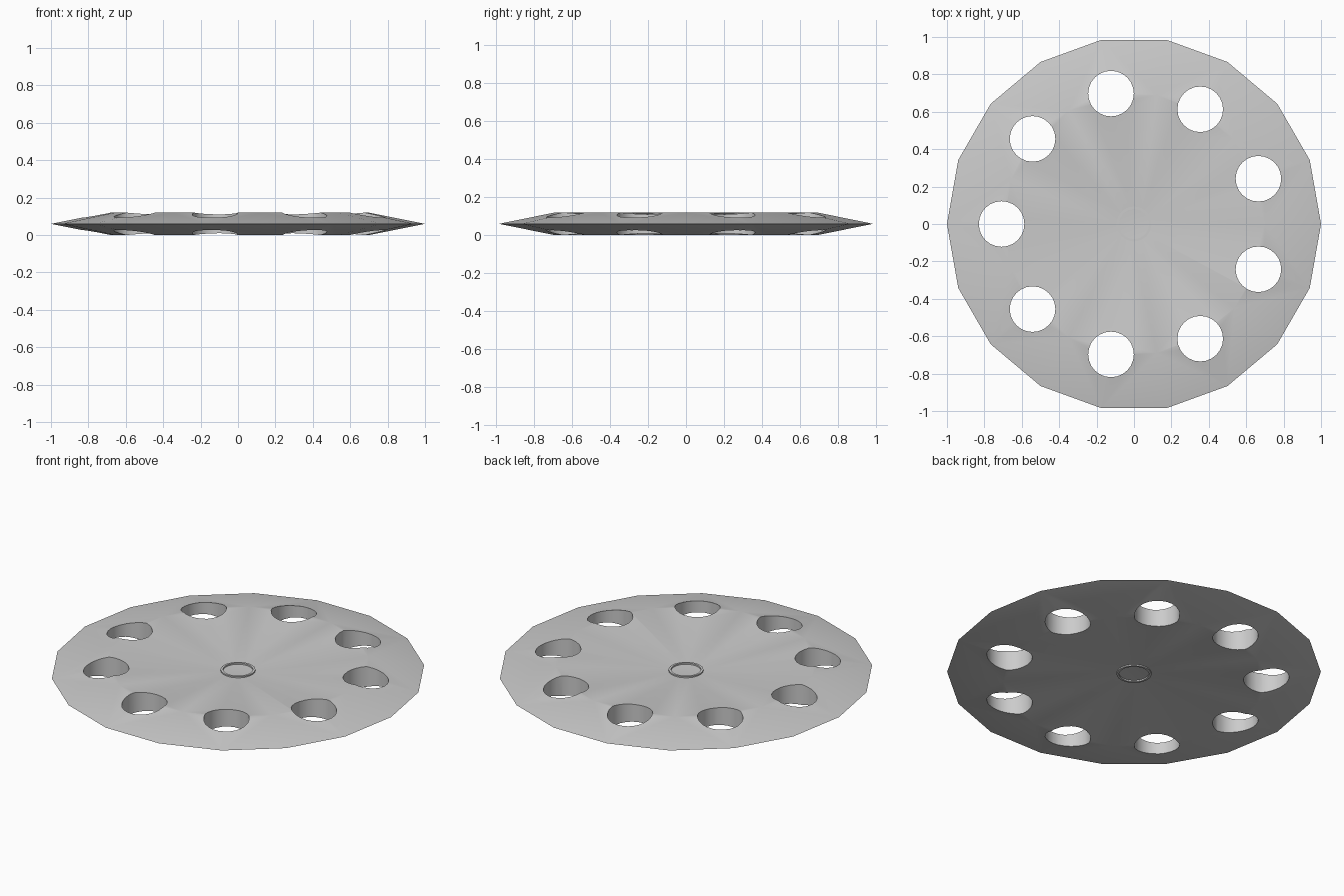
import bpy, bmesh
from math import cos, sin, pi, radians

if "Cube" in bpy.data.objects:
    bpy.data.objects.remove(bpy.data.objects["Cube"])

def lathe(name, profile, sides, closed=False):
    """Solid of revolution from (radius, z) points; capped ends, or a closed ring."""
    bm = bmesh.new()
    rings = [[bm.verts.new((r * cos(2 * pi * i / sides), r * sin(2 * pi * i / sides), z))
              for i in range(sides)] for r, z in profile]
    pairs = list(zip(rings, rings[1:]))
    if closed:
        pairs.append((rings[-1], rings[0]))
    else:
        bm.faces.new(rings[0][::-1])
        bm.faces.new(rings[-1])
    for a, b in pairs:
        for i in range(sides):
            j = (i + 1) % sides
            bm.faces.new((a[i], a[j], b[j], b[i]))
    bmesh.ops.recalc_face_normals(bm, faces=bm.faces)
    me = bpy.data.meshes.new(name)
    bm.to_mesh(me)
    bm.free()
    ob = bpy.data.objects.new(name, me)
    bpy.context.collection.objects.link(ob)
    return ob

# dished disc: thin at the centre, thickest at r = 0.7, sharp at the rim
disc = lathe("disc", [(0.085, 0.053), (0.70, 0), (1.0, 0.06), (0.70, 0.12), (0.085, 0.067)], 18)

# nine through holes
bpy.context.view_layer.objects.active = disc
for k in range(9):
    a = radians(20 + 40 * k)
    c = lathe("hole_cutter", [(0.122, -0.1), (0.122, 0.22)], 24)
    c.location = (0.708 * cos(a), 0.708 * sin(a), 0)
    c.hide_render = True
    m = disc.modifiers.new("cut", 'BOOLEAN')
    m.object = c
    m.operation = 'DIFFERENCE'
    m.solver = 'EXACT'
    bpy.ops.object.modifier_apply(modifier=m.name)
    bpy.data.objects.remove(c)

# raised hub ring, standing slightly proud on both faces
hub = lathe("hub_ring", [(0.093, 0.045), (0.093, 0.075), (0.08, 0.075), (0.08, 0.045)], 32, True)

# soft faces, crisp edges
bpy.ops.object.select_all(action='DESELECT')
for ob in (disc, hub):
    ob.select_set(True)
bpy.context.view_layer.objects.active = disc
bpy.ops.object.shade_smooth_by_angle(angle=radians(30))
